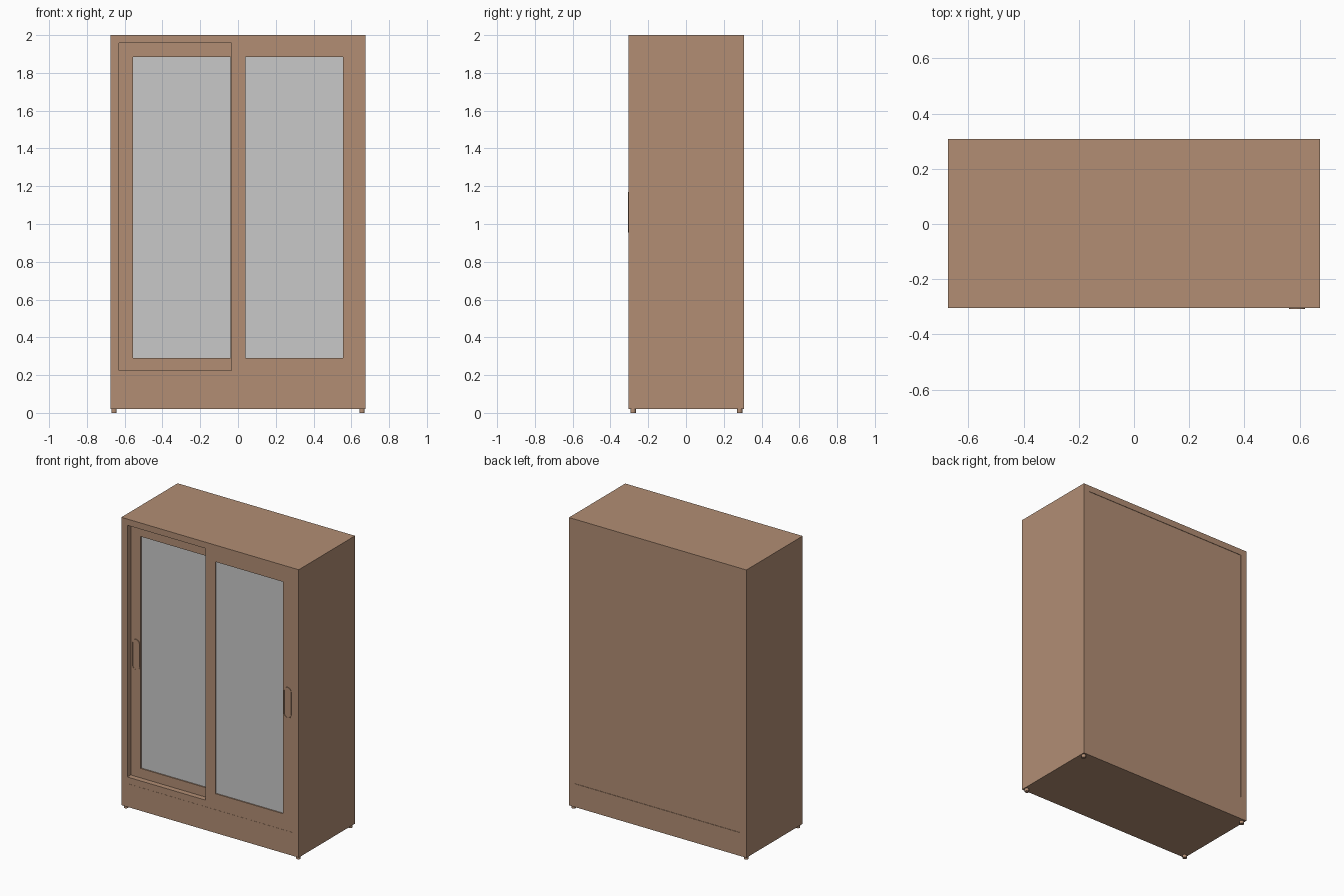
import bpy, bmesh, math

if "Cube" in bpy.data.objects:
    bpy.data.objects.remove(bpy.data.objects["Cube"])

def material(name, rgb):
    m = bpy.data.materials.new(name)
    m.diffuse_color = (*rgb, 1)
    m.use_nodes = True
    m.node_tree.nodes["Principled BSDF"].inputs["Base Color"].default_value = m.diffuse_color
    return m

WOOD = material("brown wood", (0.445, 0.270, 0.175))
GLASS = material("grey glass", (0.584, 0.584, 0.584))

def finish(name, bm, mat):
    bmesh.ops.recalc_face_normals(bm, faces=bm.faces[:])
    me = bpy.data.meshes.new(name)
    bm.to_mesh(me)
    bm.free()
    me.materials.append(mat)
    ob = bpy.data.objects.new(name, me)
    bpy.context.collection.objects.link(ob)
    return ob

def box(name, x, y, z, mat=WOOD):
    bm = bmesh.new()
    bmesh.ops.create_cube(bm, size=1)
    for v in bm.verts:
        v.co = [r[0] + (c + 0.5) * (r[1] - r[0]) for c, r in zip(v.co, (x, y, z))]
    return finish(name, bm, mat)

def ring(name, loops, close):
    """Skin a list of equal-length point loops, optionally capping the last one."""
    bm = bmesh.new()
    rows = [[bm.verts.new(p) for p in lp] for lp in loops]
    n = len(rows[0])
    for a, b in zip(rows, rows[1:]):
        for i in range(n):
            bm.faces.new((a[i], a[(i + 1) % n], b[(i + 1) % n], b[i]))
    if close:
        bm.faces.new(rows[-1])
    else:
        a, b = rows[-1], rows[0]
        for i in range(n):
            bm.faces.new((a[i], a[(i + 1) % n], b[(i + 1) % n], b[i]))
    return finish(name, bm, WOOD)

F, B, X = -0.304, 0.308, 0.675      # front, back, half width

# carcass
box("top_board", (-X, X), (F, B), (1.957, 2.0))
box("base_plinth", (-X, X), (F, B), (0.02, 0.18))
box("back_panel", (-0.63, 0.63), (0.285, B - 0.003), (0.18, 1.957))
box("door_track", (-0.63, 0.63), (F + 0.001, -0.2), (0.18, 0.225))
for s, side in ((-1, "left"), (1, "right")):
    box(side + "_side_panel", sorted((s * 0.63, s * X)), (F, B), (0.18, 1.957))

# feet
for sx in (-1, 1):
    for y in (-0.28, 0.284):
        bm = bmesh.new()
        bmesh.ops.create_cone(bm, cap_ends=True, segments=16, radius1=0.014, radius2=0.014, depth=0.02)
        bmesh.ops.translate(bm, verts=bm.verts, vec=(sx * 0.656, y, 0.01))
        finish("foot", bm, WOOD)

# sliding doors: frame, glass and recessed pull
def rect(x0, x1, z0, z1, y):
    return [(x0, y, z0), (x1, y, z0), (x1, y, z1), (x0, y, z1)]

def capsule(cx, cz, w, h, y, seg=8):
    pts = []
    for top in (1, -1):
        for i in range(seg + 1):
            a = math.pi * i / seg + (0 if top > 0 else math.pi)
            pts.append((cx + w * math.cos(a), y, cz + top * (h - w) + w * math.sin(a)))
    return pts

def door(name, x0, x1, gx0, gx1, y, hx):
    t = 0.034
    outer, inner = (x0, x1, 0.225, 1.957), (gx0, gx1, 0.29, 1.885)
    ring(name + "_door_frame", [rect(*outer, y + t), rect(*outer, y), rect(*inner, y), rect(*inner, y + t)], False)
    box(name + "_door_glass", (gx0, gx1), (y + 0.008, y + 0.014), (0.29, 1.885), GLASS)
    p = y - 0.004
    ring(name + "_handle", [capsule(hx, 1.063, 0.029, 0.107, y + 0.002),
                            capsule(hx, 1.063, 0.029, 0.107, p),
                            capsule(hx, 1.063, 0.023, 0.101, p),
                            capsule(hx, 1.063, 0.023, 0.101, y - 0.0008)], True)

door("right", -0.035, 0.63, 0.04, 0.555, F, 0.59)
door("left", -0.63, 0.035, -0.555, -0.04, F + 0.038, -0.59)
